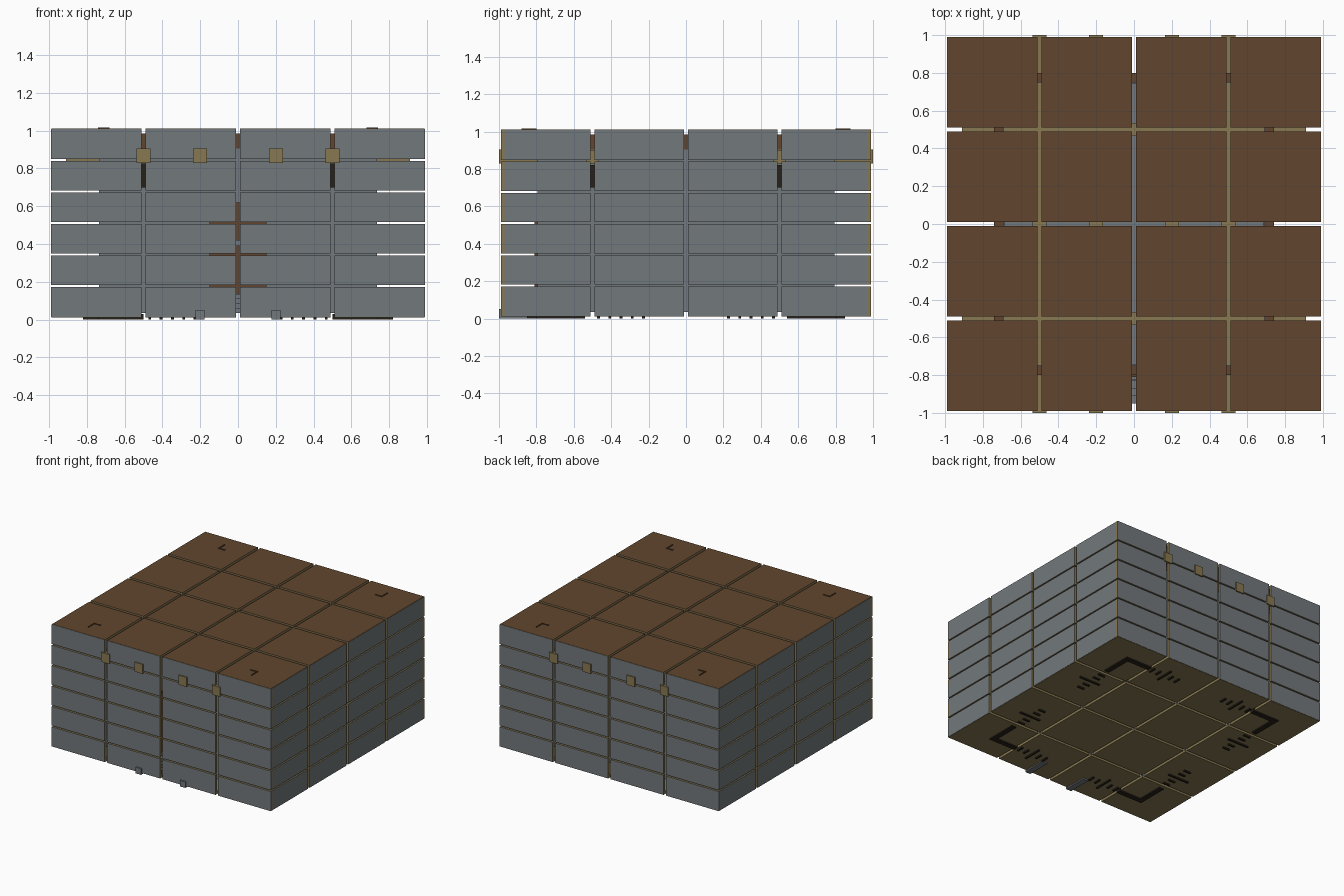
import bpy, bmesh
from mathutils import Vector

if "Cube" in bpy.data.objects:
    bpy.data.objects.remove(bpy.data.objects["Cube"])


def mat(name, col):
    m = bpy.data.materials.new(name)
    m.diffuse_color = (*col, 1)
    m.use_nodes = True
    m.node_tree.nodes["Principled BSDF"].inputs["Base Color"].default_value = m.diffuse_color
    return m


GREY = mat("stone_grey", (0.17, 0.19, 0.20))
BROWN = mat("roof_brown", (0.12, 0.06, 0.027))
TAN = mat("wood_tan", (0.25, 0.19, 0.085))
DARK = mat("dark_opening", (0.02, 0.015, 0.01))


def boxes(name, specs, mats, outward=None):
    """Boxes given as (x0,x1,y0,y1,z0,z1); faces along 'outward' get the second material."""
    bm = bmesh.new()
    for x0, x1, y0, y1, z0, z1 in specs:
        v = [bm.verts.new((x, y, z)) for z in (z0, z1) for y in (y0, y1) for x in (x0, x1)]
        for q in ((0, 2, 3, 1), (4, 5, 7, 6), (0, 1, 5, 4), (2, 6, 7, 3), (0, 4, 6, 2), (1, 3, 7, 5)):
            f = bm.faces.new([v[i] for i in q])
            f.normal_update()
            if outward and f.normal.dot(Vector(outward)) > 0.9:
                f.material_index = 1
    me = bpy.data.meshes.new(name)
    bm.to_mesh(me)
    bm.free()
    for m in mats:
        me.materials.append(m)
    ob = bpy.data.objects.new(name, me)
    bpy.context.collection.objects.link(ob)
    return ob


# Outer shell: tiled panels with narrow gaps
T, E = 0.02, 0.002
cols = [(-0.99, -0.511), (-0.489, -0.011), (0.011, 0.489), (0.511, 0.99)]
rows = [(0.01 + i / 6 + (0.005 if i else E), 0.01 + (i + 1) / 6 - (0.005 if i < 5 else E))
        for i in range(6)]


def inset(c):
    return max(c[0], -0.99 + E), min(c[1], 0.99 - E)


def both(a, b):
    return [(*p, *q) for p in a for q in b]


ins = [inset(c) for c in cols]
boxes("roof_tiles", [(a, b, c, d, 1.01 - T, 1.01) for a, b, c, d in both(ins, ins)], [TAN, BROWN], (0, 0, 1))
boxes("floor_tiles", [(a, b, c, d, 0.01, 0.01 + T) for a, b, c, d in both(ins, ins)], [TAN, TAN])
for s, fb, lr in ((-1, "front", "left"), (1, "back", "right")):
    lo, hi = sorted((s * 0.99, s * (0.99 - T)))
    boxes(fb + "_wall_tiles", [(a, b, lo, hi, c, d) for a, b, c, d in both(cols, rows)],
          [TAN, GREY], (0, s, 0))
    boxes(lr + "_wall_tiles", [(lo, hi, a, b, c, d) for a, b, c, d in both(ins, rows)],
          [TAN, GREY], (s, 0, 0))


# Inner building: wall ring, upper wooden band, deck
def ring(x, y, t, z0, z1):
    return [(-x, x, -y, -y + t, z0, z1), (-x, x, y - t, y, z0, z1),
            (-x, -x + t, -y + t, y - t, z0, z1), (x - t, x, -y + t, y - t, z0, z1)]


boxes("inner_walls", ring(0.735, 0.795, 0.05, 0.035, 0.905), [GREY])
boxes("upper_band", ring(0.74, 0.80, 0.05, 0.905, 0.985), [BROWN])
boxes("inner_deck", [(-0.685, 0.685, -0.745, 0.745, 0.78, 0.81)], [GREY])

# Roof beams whose ends poke through front and back, and cross beams
boxes("long_beams", [(x - 0.037, x + 0.037, -1, 1, 0.828, 0.905) for x in (-0.5, -0.2, 0.2, 0.5)], [TAN])
boxes("cross_beams", [(-0.91, 0.91, y - 0.035, y + 0.035, 0.825, 0.9) for y in (-0.5, 0.5)], [TAN])

# Window slits
boxes("window_slits", [(x - 0.04, x + 0.04, s * 0.8 - 0.004, s * 0.8 + 0.004, 0.70, 0.825)
                       for x in (-0.5, 0.5) for s in (-1, 1)] +
      [(s * 0.74 - 0.004, s * 0.74 + 0.004, y - 0.04, y + 0.04, 0.70, 0.82)
       for y in (-0.5, 0.5) for s in (-1, 1)], [DARK])

# Door and steps
boxes("door", [(-0.15, 0.15, -0.81, -0.79, 0.12, 0.62)], [BROWN])
boxes("door_latch", [(-0.03, 0.03, -0.825, -0.81, 0.39, 0.42)], [GREY])
boxes("steps", [(-0.17, 0.17, -0.95 + i * 0.04, -0.79, 0.035 + i * 0.025, 0.06 + i * 0.025)
                for i in range(4)], [GREY])
boxes("step_rails", [(x - 0.024, x + 0.024, -1, -0.80, 0.0, 0.05) for x in (-0.2, 0.2)], [GREY])

# Corner angles: small tips above the roof, long feet below the floor
tips, feet, studs = [], [], []
for sx in (-1, 1):
    for sy in (-1, 1):
        def add(out, x0, x1, y0, y1, z0, z1):
            out.append((*sorted((sx * x0, sx * x1)), *sorted((sy * y0, sy * y1)), z0, z1))
        add(tips, 0.68, 0.74, 0.80, 0.808, 0.98, 1.016)
        add(tips, 0.732, 0.74, 0.808, 0.88, 0.98, 1.016)
        add(feet, 0.50, 0.74, 0.76, 0.80, 0, 0.03)
        add(feet, 0.70, 0.74, 0.54, 0.76, 0, 0.03)
        for i in range(5):
            p = 0.22 + i * 0.06
            long = 0.05 if i == 2 else 0
            add(studs, p, p + 0.015, 0.74 - long, 0.80 + long, 0, 0.03)
            add(studs, 0.68 - long, 0.74 + long * 1.6, p, p + 0.015, 0, 0.03)
boxes("corner_tips", tips, [BROWN])
boxes("corner_feet", feet, [DARK])
boxes("foot_studs", studs, [DARK])
